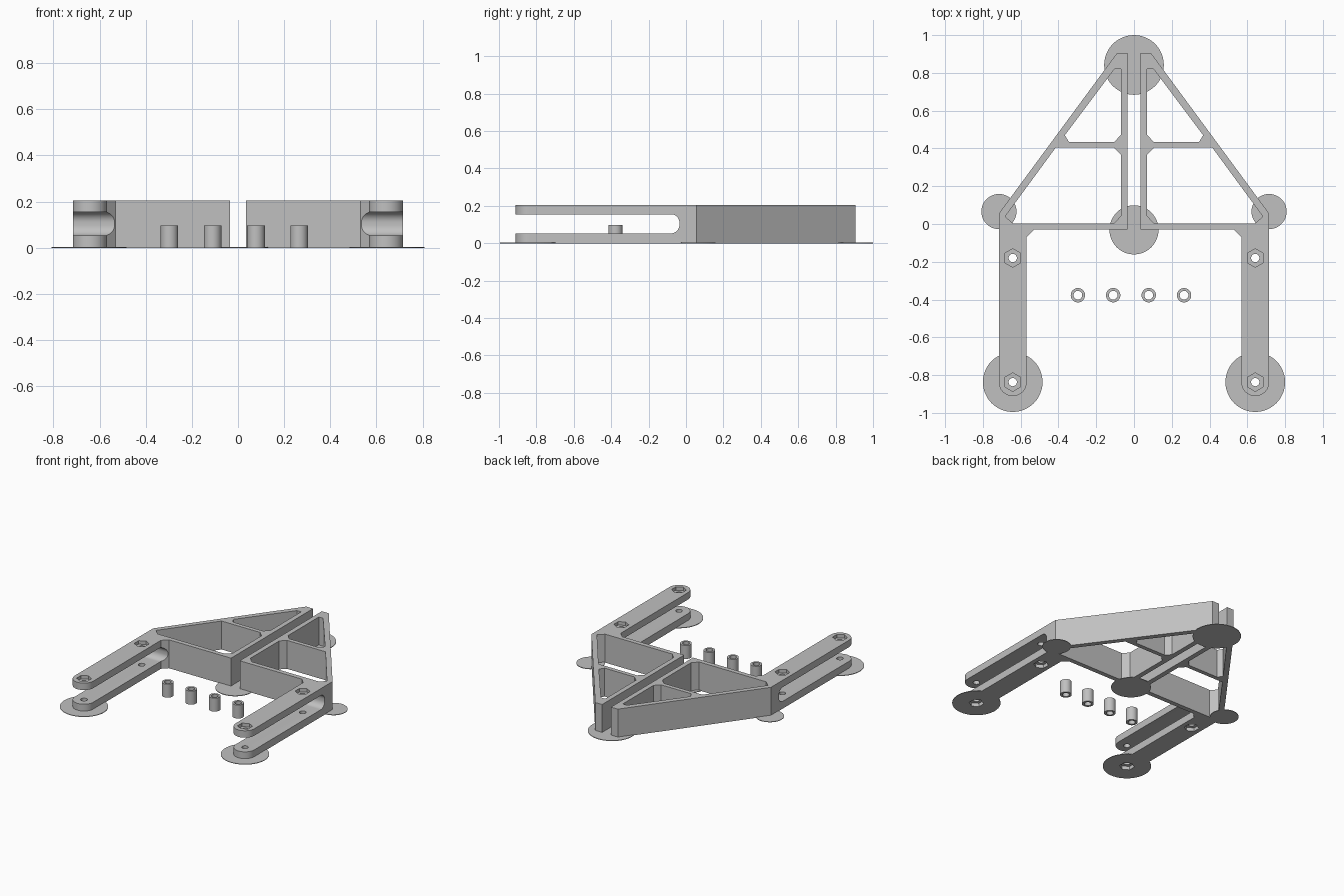
import bpy, bmesh, math

if "Cube" in bpy.data.objects:
    bpy.data.objects.remove(bpy.data.objects["Cube"])

H = 0.205            # frame height
PAD = 0.004          # pad thickness
ARM_X, ARM_R = 0.642, 0.074
BOLTS = [(ARM_X, -0.18), (ARM_X, -0.837)]

grey = bpy.data.materials.new("grey plastic")
grey.diffuse_color = (0.53, 0.53, 0.53, 1)
grey.use_nodes = True
grey.node_tree.nodes["Principled BSDF"].inputs["Base Color"].default_value = grey.diffuse_color


def arc(cx, cy, r, a0, a1, n):
    """Points along an arc, angles in degrees."""
    return [(cx + r * math.cos(math.radians(a0 + (a1 - a0) * i / n)),
             cy + r * math.sin(math.radians(a0 + (a1 - a0) * i / n))) for i in range(n + 1)]


def circle(cx, cy, r, n=48, start=0):
    return arc(cx, cy, r, start, start + 360, n)[:-1]


def prism(name, pts, lo, hi, axis="z", side=1):
    """Extrude an outline along z (points are x, y) or along x (points are y, z)."""
    def place(p, h):
        return (side * p[0], p[1], h) if axis == "z" else (side * h, p[0], p[1])
    bm = bmesh.new()
    a = [bm.verts.new(place(p, lo)) for p in pts]
    b = [bm.verts.new(place(p, hi)) for p in pts]
    bm.faces.new(a)
    bm.faces.new(b)
    for i in range(len(pts)):
        j = (i + 1) % len(pts)
        bm.faces.new((a[i], a[j], b[j], b[i]))
    bmesh.ops.recalc_face_normals(bm, faces=bm.faces)
    mesh = bpy.data.meshes.new(name)
    bm.to_mesh(mesh)
    bm.free()
    mesh.materials.append(grey)
    ob = bpy.data.objects.new(name, mesh)
    bpy.context.collection.objects.link(ob)
    return ob


def cut(ob, cutter):
    """Subtract the cutter and remove it."""
    bpy.context.view_layer.objects.active = ob
    mod = ob.modifiers.new("cut", "BOOLEAN")
    mod.operation, mod.solver, mod.object = "DIFFERENCE", "EXACT", cutter
    bpy.ops.object.modifier_apply(modifier=mod.name)
    bpy.data.objects.remove(cutter)


def smooth(ob):
    bpy.ops.object.select_all(action="DESELECT")
    ob.select_set(True)
    bpy.context.view_layer.objects.active = ob
    bpy.ops.object.shade_smooth_by_angle(angle=math.radians(30))


# Plan of one half frame with its arm
plan = [(0.035, -0.03), (0.53, -0.03), (0.568, -0.068)]
plan += arc(ARM_X, -0.837, ARM_R, 180, 360, 24)
plan += [(0.716, 0.055), (0.09, 0.905), (0.035, 0.905)]

# Openings in the truss, with chamfered corners
upper_bay = [(0.07, 0.82), (0.104, 0.82), (0.366, 0.47), (0.345, 0.435), (0.105, 0.435), (0.07, 0.47)]
lower_bay = [(0.07, 0.042), (0.107, 0.003), (0.642, 0.003), (0.682, 0.04),
             (0.414, 0.405), (0.107, 0.405), (0.07, 0.368)]

# Side profile of the slot that splits the arm into two prongs
slot = [(-1.0, 0.053)] + arc(-0.08, 0.098, 0.045, -90, 0, 10)
slot += arc(-0.08, 0.11, 0.045, 0, 90, 10) + [(-1.0, 0.155)]

for side, label in ((-1, "left"), (1, "right")):
    frame = prism(label + "_frame", plan, 0, H, side=side)
    for bay in (upper_bay, lower_bay):
        cut(frame, prism("cutter", bay, -0.1, H + 0.1, side=side))
    cut(frame, prism("cutter", slot, 0.45, 0.85, "x", side))

    # Arm tip pad and corner pad
    tip = prism(label + "_arm_pad", circle(ARM_X, -0.837, 0.158), 0, PAD, side=side)
    prism(label + "_corner_pad", circle(0.715, 0.066, 0.093), 0, PAD, side=side)

    # Bolt holes with hexagonal recesses above and below
    for x, y in BOLTS:
        hexagon = circle(x, y, 0.049, 6, 30)
        cut(frame, prism("cutter", circle(x, y, 0.022, 24), -0.1, H + 0.1, side=side))
        cut(frame, prism("cutter", hexagon, H - 0.025, H + 0.1, side=side))
        cut(frame, prism("cutter", hexagon, -0.1, 0.025, side=side))
    cut(tip, prism("cutter", circle(*BOLTS[1], 0.049, 6, 30), -0.1, 0.1, side=side))
    smooth(frame)

# Pads on the centre line
prism("back_pad", circle(0, 0.842, 0.158), 0, PAD)
prism("centre_pad", circle(0, -0.031, 0.13), 0, PAD)

# Row of loose spacers
for i, x in enumerate((-0.297, -0.11, 0.078, 0.265)):
    spacer = prism(f"spacer_{i + 1}", circle(x, -0.377, 0.038, 32), 0, 0.097)
    cut(spacer, prism("cutter", circle(x, -0.377, 0.023, 32), -0.1, 0.2))
    smooth(spacer)
